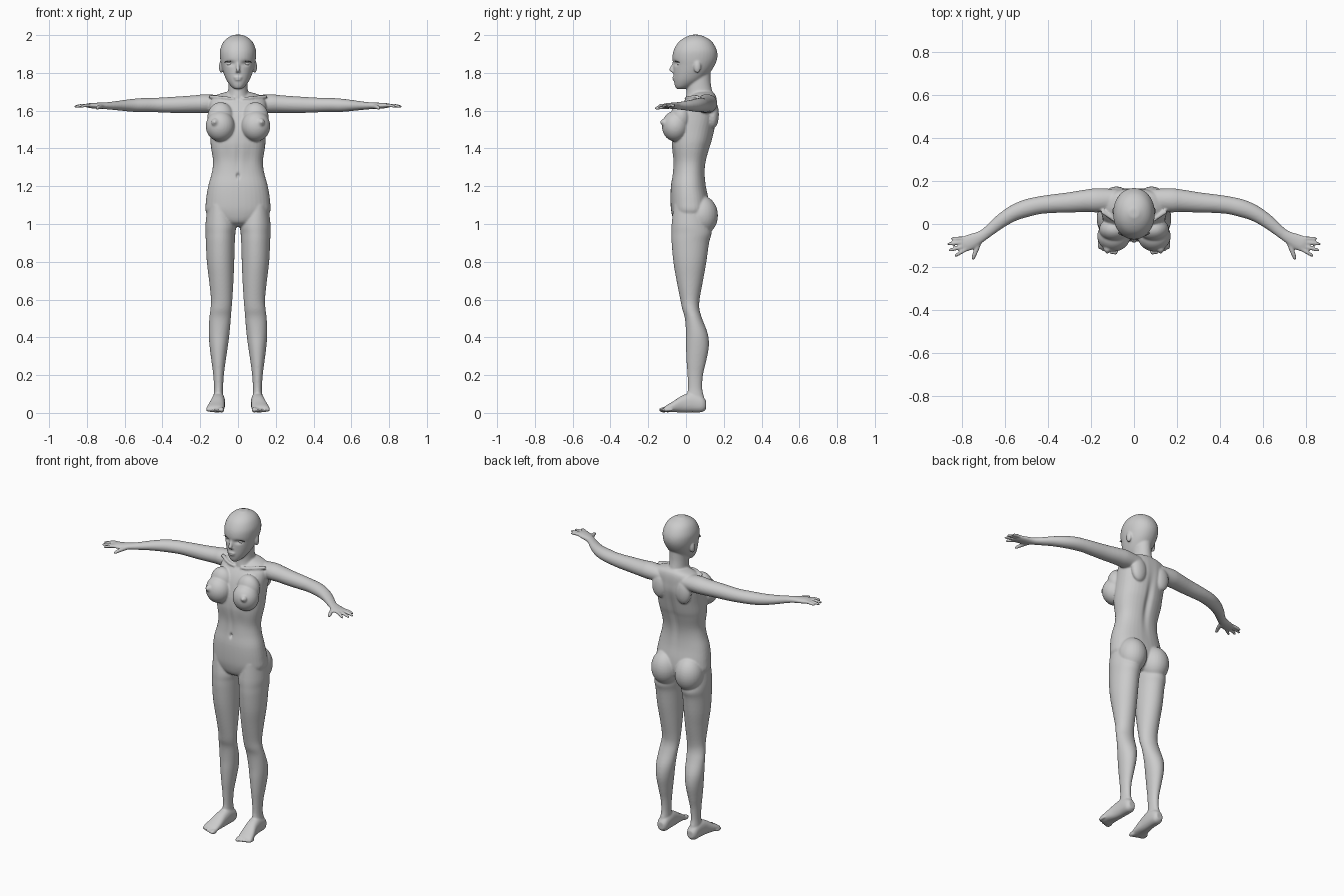
import bpy, bmesh, math
from mathutils import Vector, Matrix

bm = bmesh.new()
X, Y, Z = Vector((1, 0, 0)), Vector((0, 1, 0)), Vector((0, 0, 1))


def ball(c, r, target=None):
    m = Matrix.Translation(c) @ Matrix.Diagonal((*r, 1))
    bmesh.ops.create_uvsphere(target or bm, u_segments=28, v_segments=18, radius=1, matrix=m)


def smooth_rows(rows, k=4):
    """Catmull-Rom resampling of (x, y, z, ru, rv) rows."""
    P = [rows[0]] + list(rows) + [rows[-1]]
    out = []
    for i in range(1, len(P) - 2):
        for j in range(k):
            t = j / k
            out.append([0.5 * (2 * b + (c - a) * t + (2 * a - 5 * b + 4 * c - d) * t * t
                               + (3 * b - a - 3 * c + d) * t ** 3)
                        for a, b, c, d in zip(P[i - 1], P[i], P[i + 1], P[i + 2])])
    return out + [list(rows[-1])]


def tube(rows, frame=None, side=1, e=1.0, n=36):
    """Loft of (super)elliptical rings; frame = fixed ring axes, or None to follow the path."""
    R = smooth_rows(rows)
    rings = []
    for i, r in enumerate(R):
        c = Vector(r[:3])
        if frame:
            u, v = frame
        else:
            t = Vector(R[min(i + 1, len(R) - 1)][:3]) - Vector(R[max(i - 1, 0)][:3])
            u = t.cross(Z).normalized()
            v = u.cross(t).normalized()
        ring = []
        for k in range(n):
            a = 2 * math.pi * k / n
            ca, sa = math.cos(a), math.sin(a)
            p = c + u * (max(r[3], .002) * math.copysign(abs(ca) ** e, ca)) \
                  + v * (max(r[4], .002) * math.copysign(abs(sa) ** e, sa))
            p.x *= side
            ring.append(bm.verts.new(p))
        rings.append(ring)
    faces = [bm.faces.new(rings[0]), bm.faces.new(rings[-1])]
    for a, b in zip(rings, rings[1:]):
        for k in range(n):
            faces.append(bm.faces.new((a[k], a[(k + 1) % n], b[(k + 1) % n], b[k])))
    bmesh.ops.recalc_face_normals(bm, faces=faces)


def stack(rows, side=1, e=1.0):
    """Horizontal rings given as (z, x_min, x_max, y_front, y_back)."""
    tube([((a + b) / 2, (f + k) / 2, z, (b - a) / 2, (k - f) / 2) for z, a, b, f, k in rows],
         (X, Y), side, e)


def centred(rows, e=1.0):
    stack([(z, -w, w, f, k) for z, f, k, w in rows], 1, e)


def finger(a, b, r, side):
    a, b = Vector(a), Vector(b)
    mid = a.lerp(b, .55) + Z * .003
    tube([(*a, r, r), (*mid, r * .95, r * .95), (*a.lerp(b, .9), r * .75, r * .75),
          (*b, r * .35, r * .35)], None, side, n=14)


# torso
centred([(1.70, .05, .14, .055), (1.685, .03, .155, .11), (1.66, .0, .163, .145),
         (1.62, -.03, .166, .152), (1.57, -.052, .166, .15), (1.50, -.07, .152, .147),
         (1.44, -.076, .138, .146), (1.40, -.075, .125, .142), (1.33, -.068, .106, .132),
         (1.27, -.07, .1, .139), (1.20, -.08, .106, .158), (1.12, -.082, .122, .17),
         (1.06, -.077, .125, .168), (1.01, -.06, .105, .11), (.985, -.02, .07, .05)], .88)
# neck
centred([(1.62, .0, .16, .085), (1.67, .0, .15, .064), (1.70, .003, .14, .053),
         (1.75, .006, .131, .05), (1.81, .01, .13, .05)])
# head
centred([(1.714, -.048, -.01, .016), (1.728, -.058, .03, .036), (1.76, -.064, .085, .06),
         (1.80, -.066, .125, .077), (1.84, -.067, .152, .088), (1.88, -.072, .166, .095),
         (1.92, -.065, .163, .095), (1.96, -.042, .142, .08), (1.985, -.01, .112, .056),
         (2.002, .03, .07, .022)], .95)
# nose and lips
tube([(0, -.062, 1.86, .008, .008), (0, -.069, 1.84, .008, .009),
      (0, -.078, 1.818, .012, .012), (0, -.07, 1.803, .012, .008)], (X, Y), n=16)
ball((0, -.064, 1.776), (.023, .009, .006))
ball((0, -.063, 1.765), (.019, .009, .006))

for s in (1, -1):
    # legs
    stack([(1.10, .04, .16, -.065, .11), (1.00, .012, .172, -.076, .125),
           (.95, .014, .172, -.077, .135), (.90, .017, .17, -.076, .122),
           (.80, .02, .165, -.067, .108), (.70, .024, .153, -.05, .09),
           (.60, .03, .143, -.03, .072), (.55, .034, .146, -.02, .071),
           (.50, .038, .152, -.006, .085), (.42, .045, .155, .0, .115),
           (.35, .054, .15, .0, .121), (.27, .066, .14, .003, .106),
           (.20, .075, .131, .008, .09), (.13, .079, .127, .01, .086),
           (.08, .078, .13, .003, .096), (.03, .08, .128, .01, .1)], s)
    # feet
    tube([(.103, .106, .042, .02, .022), (.103, .085, .046, .033, .042),
          (.104, .03, .054, .036, .051), (.108, -.02, .047, .038, .045),
          (.116, -.07, .032, .045, .028), (.121, -.103, .022, .046, .019),
          (.121, -.116, .018, .038, .012)], (X, Z), s, .85)
    for i in range(5):
        r = .0145 if i == 0 else .0105 - .0005 * i
        ball((s * (.087 + .0185 * i), -.118 + .0015 * i * i, .016), (r, .026, r))
    # buttocks
    ball((s * .082, .082, 1.045), (.084, .087, .105))
    # chest
    ball((s * .094, -.056, 1.518), (.077, .072, .081))
    ball((s * .092, -.025, 1.565), (.07, .056, .08))
    ball((s * .122, -.118, 1.538), (.02, .015, .02))
    ball((s * .124, -.131, 1.539), (.008, .009, .008))
    # shoulder blades and collarbones
    ball((s * .082, .142, 1.58), (.05, .032, .075))
    tube([(.02, .0, 1.662, .009, .009), (.07, .008, 1.668, .009, .009),
          (.15, .06, 1.675, .01, .01)], None, s, n=12)
    # arms and palms
    tube([(.08, .112, 1.635, .05, .045), (.17, .11, 1.637, .056, .05),
          (.22, .108, 1.635, .052, .047), (.30, .1, 1.632, .047, .044),
          (.38, .094, 1.63, .043, .041), (.44, .087, 1.63, .041, .038),
          (.50, .073, 1.63, .041, .037), (.56, .05, 1.628, .037, .034),
          (.62, .012, 1.627, .032, .027), (.68, -.037, 1.626, .026, .02),
          (.71, -.058, 1.626, .027, .018), (.75, -.079, 1.626, .035, .016),
          (.785, -.093, 1.627, .036, .013), (.80, -.099, 1.627, .026, .009)], None, s)
    # fingers and thumb
    for a, b in (((.785, -.067), (.850, -.068)), ((.785, -.083), (.869, -.094)),
                 ((.780, -.100), (.862, -.124)), ((.773, -.113), (.834, -.150))):
        finger((*a, 1.628), (*b, 1.621), .0098, s)
    finger((.715, -.075, 1.622), (.75, -.166, 1.612), .012, s)
    # ears
    ball((s * .089, .06, 1.832), (.012, .019, .033))

# fuse the parts into one skin
me = bpy.data.meshes.new("body")
bm.to_mesh(me)
bm.free()
body = bpy.data.objects.new("body", me)
bpy.context.collection.objects.link(body)
rm = body.modifiers.new("fuse", 'REMESH')
rm.mode, rm.voxel_size = 'VOXEL', .005
sm = body.modifiers.new("soften", 'SMOOTH')
sm.factor, sm.iterations = .5, 7
bpy.context.view_layer.objects.active = body
body.select_set(True)
bpy.ops.object.convert(target='MESH')

# soft dents: (centre, falloff radii, y shift)
dents = [((0, -.075, 1.255), (.008, .03, .013), .014),
         ((0, .125, 1.42), (.02, .06, .15), -.013),
         ((0, -.07, 1.36), (.014, .04, .07), .005)]
for s in (1, -1):
    dents += [((s * .04, -.055, 1.85), (.02, .04, .012), .012),
              ((s * .06, -.07, 1.36), (.03, .04, .06), .004)]
for v in body.data.vertices:
    for c, r, d in dents:
        q = sum(((v.co[i] - c[i]) / r[i]) ** 2 for i in range(3))
        if q < 9:
            v.co.y += d * math.exp(-q)
body.data.shade_smooth()

# eyes and lashes
dark = bpy.data.materials.new("dark")
dark.diffuse_color = (.05, .05, .05, 1)
for s, label in ((1, "left"), (-1, "right")):
    eb = bmesh.new()
    ball((s * .042, -.027, 1.849), (.023, .021, .015), eb)
    lb = bmesh.new()
    rows = []
    for i in range(13):
        t = i / 12
        x, z = .021 + .045 * t, 1.849 + .011 * math.sin(math.pi * (.1 + .75 * t))
        y = -.05 + .026 * t * t
        rows.append([lb.verts.new((s * x, y, z)),
                     lb.verts.new((s * (x + .008 * t), y - .008 - .012 * t, z + .003))])
    for a, b in zip(rows, rows[1:]):
        lb.faces.new((a[0], a[1], b[1], b[0]))
    for b, name in ((eb, "eye"), (lb, "eyelash")):
        m = bpy.data.meshes.new(f"{label}_{name}")
        b.to_mesh(m)
        b.free()
        m.shade_smooth()
        if name == "eyelash":
            m.materials.append(dark)
        bpy.context.collection.objects.link(bpy.data.objects.new(f"{label}_{name}", m))
